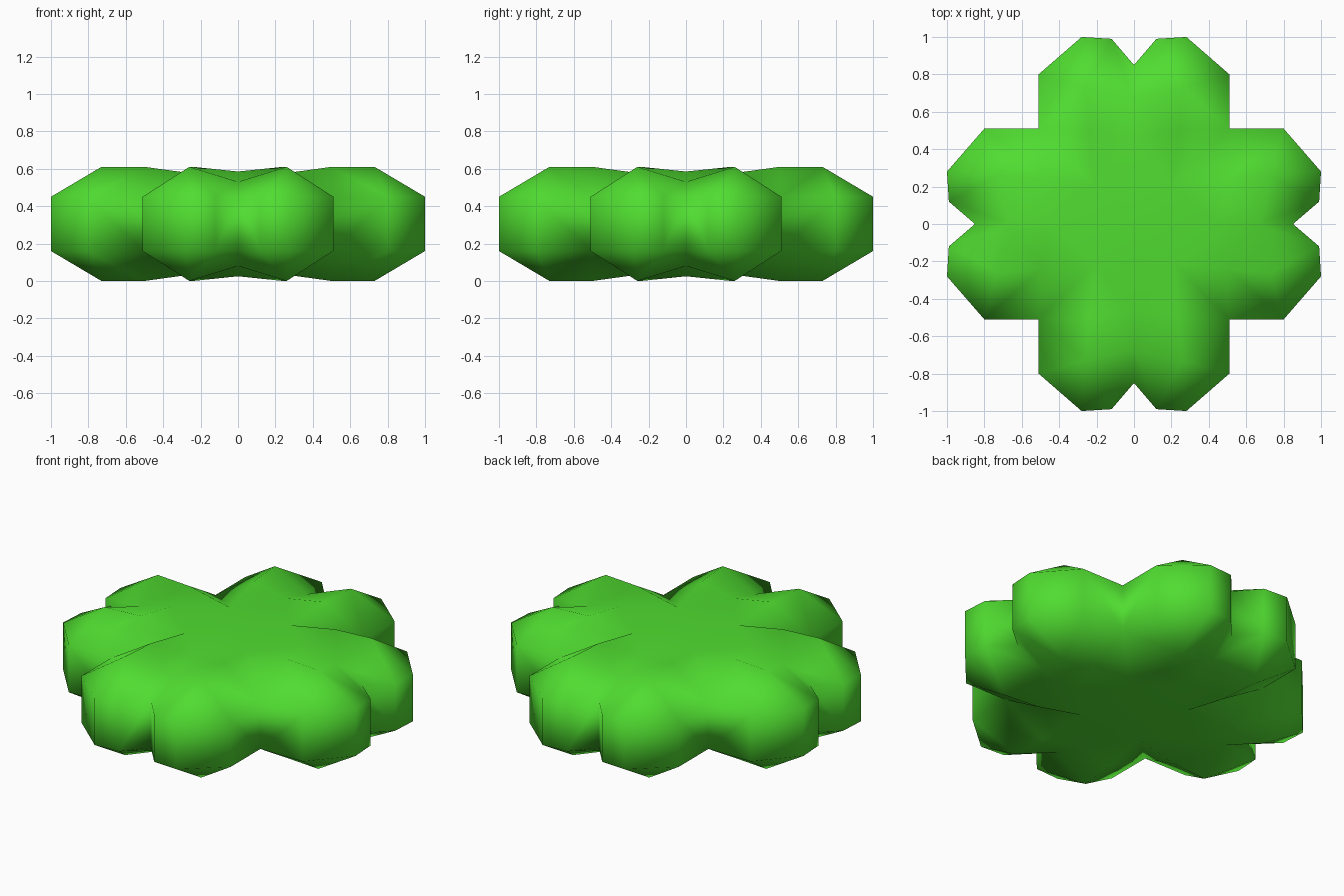
import bpy, bmesh, math

if "Cube" in bpy.data.objects:
    bpy.data.objects.remove(bpy.data.objects["Cube"])

MID = 0.305  # half height; the clover is mirrored about this level

# Upper surface of half a leaf, between the leaf's centre line and the diagonal
P = {
    "centre": (0, 0, 0.575), "inner": (0, 0.46, 0.585), "dip": (0, 0.67, 0.53),
    "fork": (0.21, 0.21, 0.57), "ridge_in": (0.24, 0.50, 0.61), "ridge_out": (0.26, 0.73, 0.61),
    "corner": (0.51, 0.51, 0.45), "side": (0.51, 0.80, 0.45), "tip": (0.28, 1.0, 0.45),
    "tip_in": (0.12, 0.99, 0.45), "notch": (0, 0.85, 0.45),
}
TOP = [
    "centre fork inner", "fork ridge_in inner", "fork corner ridge_in",
    "corner side ridge_out ridge_in", "side tip ridge_out", "tip tip_in ridge_out",
    "tip_in dip ridge_out", "tip_in notch dip", "ridge_in ridge_out dip", "ridge_in dip inner",
]
RIM = ["corner", "side", "tip", "tip_in", "notch"]

bm = bmesh.new()


def add_face(pts, swap):
    """Add a face, optionally reflected across the x = y diagonal."""
    if swap:
        pts = [(y, x, z) for x, y, z in reversed(pts)]
    bm.faces.new([bm.verts.new((x, y, z - MID)) for x, y, z in pts])


# Quarter of the clover: two half leaves plus their upper outer walls
for swap in (False, True):
    for names in TOP:
        add_face([P[n] for n in names.split()], swap)
    for a, b in zip(RIM, RIM[1:]):
        (ax, ay, az), (bx, by, bz) = P[a], P[b]
        add_face([(ax, ay, MID), (bx, by, MID), (bx, by, bz), (ax, ay, az)], swap)

# Mirror into all quarters and onto the underside
for axis in range(3):
    geo = bmesh.ops.duplicate(bm, geom=bm.verts[:] + bm.edges[:] + bm.faces[:])["geom"]
    for v in geo:
        if isinstance(v, bmesh.types.BMVert):
            v.co[axis] *= -1
bmesh.ops.remove_doubles(bm, verts=bm.verts[:], dist=0.0005)
# Merge the wall halves split at mid height
mid_edges = [e for e in bm.edges if all(abs(v.co.z) < 1e-4 for v in e.verts)]
bmesh.ops.dissolve_edges(bm, edges=mid_edges, use_verts=True)
bmesh.ops.recalc_face_normals(bm, faces=bm.faces[:])

mesh = bpy.data.meshes.new("clover")
bm.to_mesh(mesh)
bm.free()
clover = bpy.data.objects.new("clover", mesh)
clover.location.z = MID
bpy.context.collection.objects.link(clover)

# Bright green
green = bpy.data.materials.new("green")
green.diffuse_color = (0.08, 0.72, 0.03, 1)
green.use_nodes = True
green.node_tree.nodes["Principled BSDF"].inputs["Base Color"].default_value = green.diffuse_color
mesh.materials.append(green)

# Soft facets, sharp creases between leaves
bpy.context.view_layer.objects.active = clover
clover.select_set(True)
bpy.ops.object.shade_smooth_by_angle(angle=math.radians(60))
